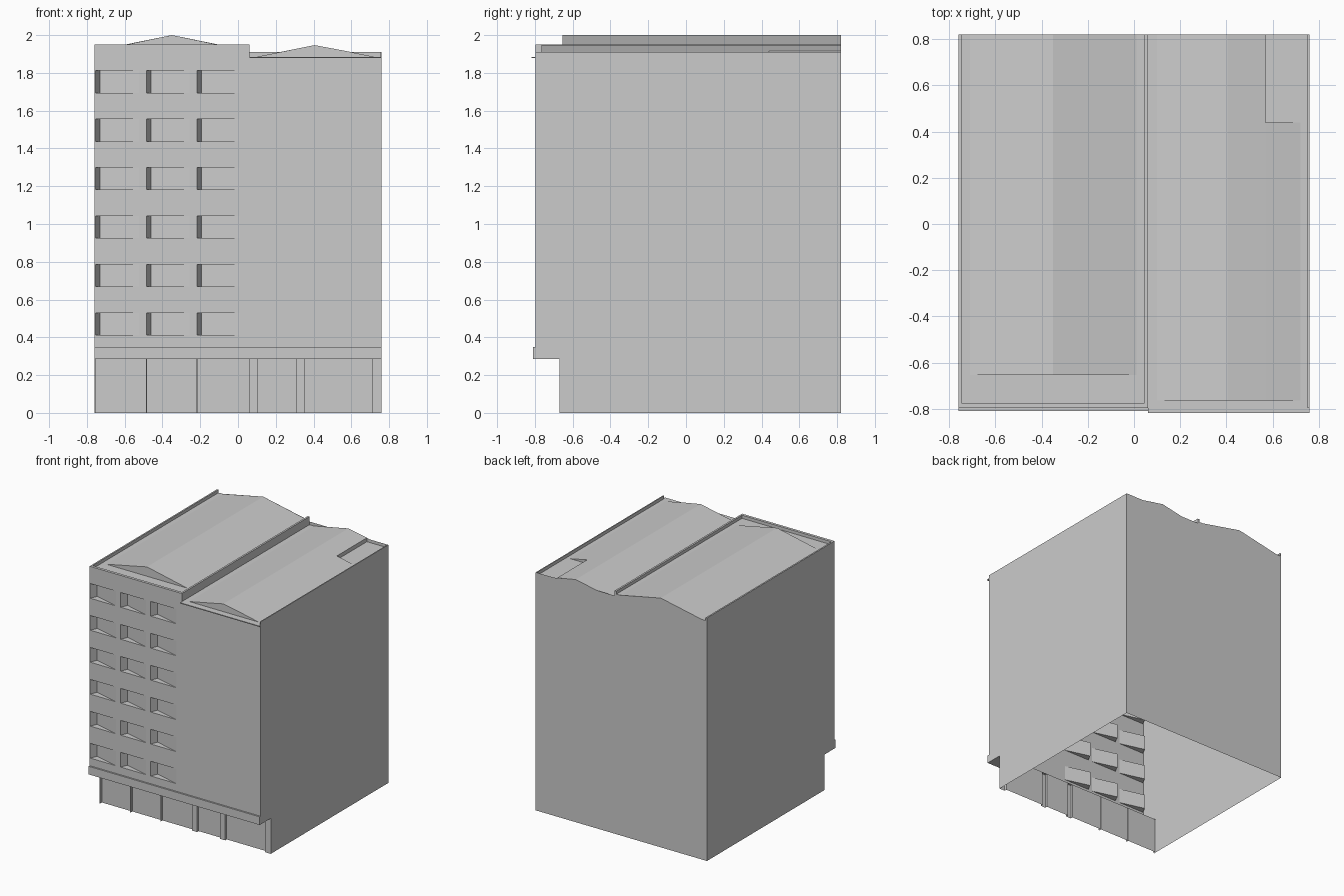
import bpy, bmesh

if "Cube" in bpy.data.objects:
    bpy.data.objects.remove(bpy.data.objects["Cube"])

L, M, R = -0.76, 0.06, 0.76          # left edge, block joint, right edge
F, B = -0.797, 0.82                  # facade and back
TOP_L, TOP_R = 1.95, 1.91            # wall tops of the two blocks


def mesh(name, faces):
    """Object from a list of polygons, shared corners welded."""
    bm = bmesh.new()
    for f in faces:
        bm.faces.new([bm.verts.new(p) for p in f])
    bmesh.ops.remove_doubles(bm, verts=bm.verts, dist=1e-5)
    me = bpy.data.meshes.new(name)
    bm.to_mesh(me)
    bm.free()
    ob = bpy.data.objects.new(name, me)
    bpy.context.collection.objects.link(ob)
    return ob


def front(x0, x1, z0, z1, y=F):
    return [(x0, y, z0), (x1, y, z0), (x1, y, z1), (x0, y, z1)]


def flat(x0, x1, y0, y1, z):
    return [(x0, y0, z), (x1, y0, z), (x1, y1, z), (x0, y1, z)]


def box(name, x0, x1, y0, y1, z0, z1):
    a, b = flat(x0, x1, y0, y1, z0), flat(x0, x1, y0, y1, z1)
    sides = [[a[i], a[(i + 1) % 4], b[(i + 1) % 4], b[i]] for i in range(4)]
    return mesh(name, sides + [a[::-1], b])


# Facade with slanted window recesses
faces = [front(M, R, 0.35, 1.885)]
cols = [(-0.755, -0.525), (-0.485, -0.258), (-0.218, 0.01)]
rows = [(0.412 + 0.2565 * i, 0.53 + 0.2565 * i) for i in range(6)]
z = 0.35
for z0, z1 in rows:
    faces.append(front(L, M, z, z0))
    x = L
    for x0, x1 in cols:
        faces.append(front(x, x0, z0, z1))
        xi, yi = x0 + 0.025, F + 0.055
        faces += [
            [(x0, F, z0), (xi, yi, z0), (xi, yi, z1), (x0, F, z1)],
            [(xi, yi, z0), (x1, F, z0), (x1, F, z1), (xi, yi, z1)],
            [(x0, F, z0), (x1, F, z0), (xi, yi, z0)],
            [(x0, F, z1), (xi, yi, z1), (x1, F, z1)],
        ]
        x = x1
    faces.append(front(x, M, z0, z1))
    z = z1
faces.append(front(L, M, z, TOP_L))
mesh("facade", faces)

# Projecting band and soffit above the ground floor
prof = [(F, 0.35), (-0.81, 0.35), (-0.81, 0.285), (-0.65, 0.285)]
mesh("band", [[(L, *p), (L, *q), (R, *q), (R, *p)] for p, q in zip(prof, prof[1:])])

# Recessed shop front with fins and piers as one folded wall
wall = [(L, -0.67)]
for x0, x1 in [(L, -0.754), (-0.488, -0.482), (-0.221, -0.215),
               (0.06, 0.105), (0.31, 0.355), (0.71, R)]:
    wall += [(x0, -0.65), (x0, -0.67), (x1, -0.67), (x1, -0.65)]
wall = wall[2:-1]
mesh("shop_front", [[(*p, 0), (*q, 0), (*q, 0.285), (*p, 0.285)]
                    for p, q in zip(wall, wall[1:])])


# Side walls
def side(x, top):
    return [(x, y, z) for y, z in [(-0.67, 0), (B, 0), (B, top), (F, top), (F, 0.35),
                                   (-0.81, 0.35), (-0.81, 0.285), (-0.67, 0.285)]]


mesh("right_wall", [side(R, TOP_R)])
mesh("left_wall", [side(L, TOP_L)[::-1]])

# Back wall following both roof gables
back = [(R, 0), (L, 0), (L, 1.925), (-0.71, 1.927), (-0.35, 2.0), (0.01, 1.927), (M, 1.925),
        (M, TOP_R), (0.22, TOP_R), (0.405, 1.947), (0.6, TOP_R), (R, TOP_R)]
mesh("back_wall", [[(x, B, z) for x, z in back]])

# Left roof: deck, pitched roof, parapets
mesh("left_deck", [flat(L, M, F, -0.655, 1.925), flat(L, -0.71, -0.655, B, 1.925),
                   flat(0.01, M, -0.655, B, 1.925)])
pl = [(-0.71, 1.925), (-0.35, 2.0), (0.01, 1.925)]
mesh("left_roof", [[(a[0], -0.655, a[1]), (b[0], -0.655, b[1]), (b[0], B, b[1]), (a[0], B, a[1])]
                   for a, b in zip(pl, pl[1:])]
     + [[(x, -0.655, z) for x, z in (pl[0], pl[2], pl[1])]])
box("left_parapet", L, -0.748, F, B, 1.925, TOP_L)
box("middle_parapet", 0.045, M, F, B, 1.885, TOP_L)
box("front_parapet", -0.748, 0.045, F, -0.775, 1.925, TOP_L)

# Right roof: deck, pitched roof with a notch in the rear corner, cornice
D = 1.885
mesh("right_deck", [flat(M, R, F, -0.765, D), flat(M, 0.1, -0.765, B, D),
                    flat(0.72, R, -0.765, 0.44, D), flat(0.57, R, 0.44, B, D)])
Y0, Y1, N, zn = -0.765, 0.44, 0.57, 1.916
mesh("right_roof", [
    [(0.1, Y0, D), (0.405, Y0, 1.947), (0.405, B, 1.947), (0.1, B, D)],
    [(0.405, Y0, 1.947), (N, Y0, zn), (N, B, zn), (0.405, B, 1.947)],
    [(N, Y0, zn), (0.72, Y0, D), (0.72, Y1, D), (N, Y1, zn)],
    [(N, Y1, D), (N, B, D), (N, B, zn), (N, Y1, zn)],
    [(0.72, Y1, D), (N, Y1, D), (N, Y1, zn)],
    [(0.1, Y0, D), (0.72, Y0, D), (N, Y0, zn), (0.405, Y0, 1.947)],
])
box("right_parapet", 0.752, R, F, B, D, TOP_R)
box("cornice", M, R, -0.818, F, 1.878, D)
